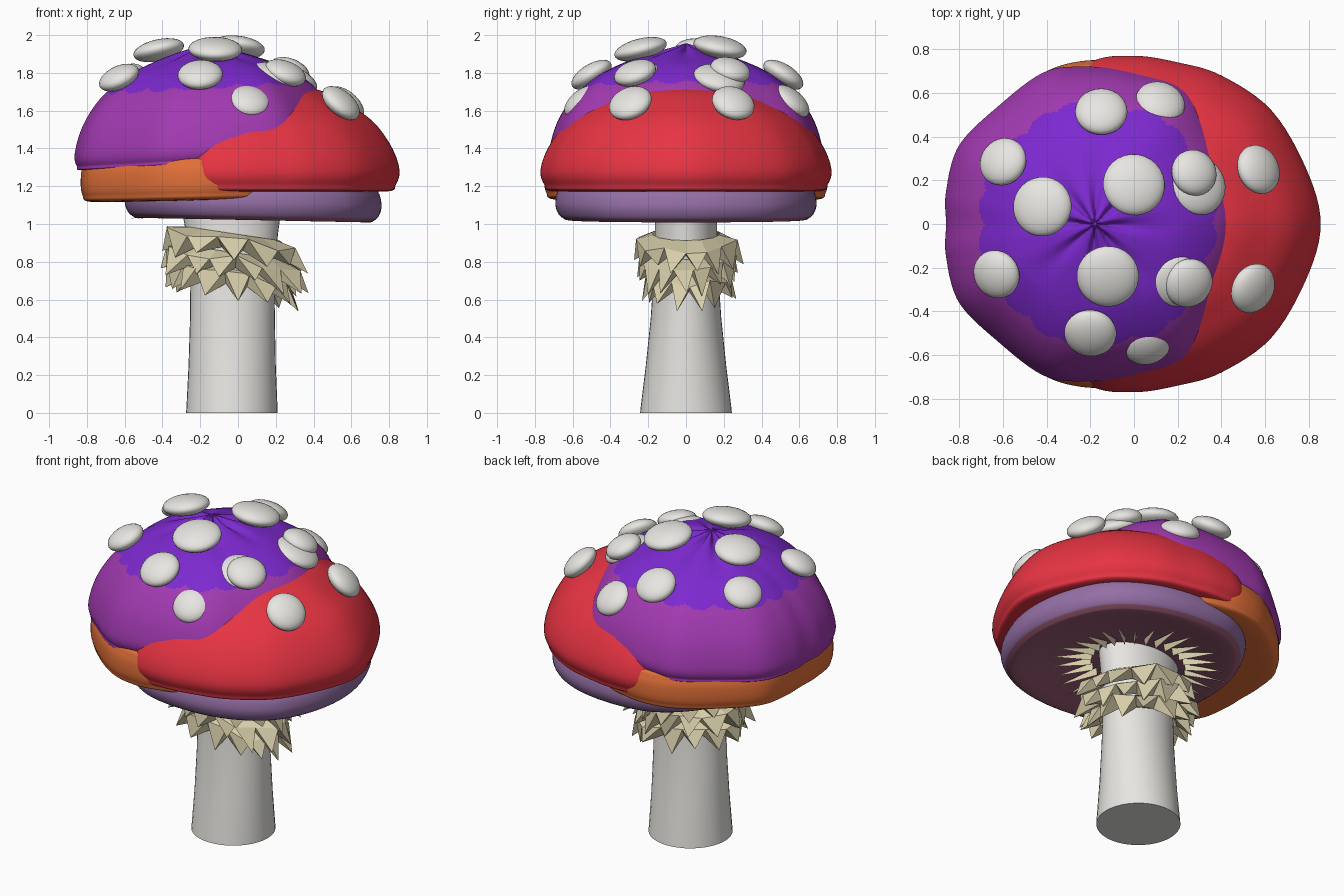
import bpy, bmesh, math, random
from mathutils import Vector

if "Cube" in bpy.data.objects:
    bpy.data.objects.remove(bpy.data.objects["Cube"])

random.seed(4)


def material(name, rgb):
    m = bpy.data.materials.new(name)
    m.diffuse_color = (*rgb, 1)
    m.use_nodes = True
    m.node_tree.nodes["Principled BSDF"].inputs["Base Color"].default_value = m.diffuse_color
    return m


WHITE = material("warm white", (0.80, 0.79, 0.755))
CREAM = material("cream", (0.70, 0.63, 0.41))
RED = material("red", (0.80, 0.034, 0.055))
MAGENTA = material("magenta purple", (0.36, 0.042, 0.44))
VIOLET = material("violet", (0.205, 0.022, 0.63))
ORANGE = material("orange", (0.76, 0.16, 0.040))
LAVENDER = material("lavender", (0.30, 0.16, 0.38))
MAUVE = material("mauve", (0.32, 0.105, 0.175))


def catmull(pts, k, closed=False):
    """Smooth curve through 2D points, k samples per span."""
    n, out = len(pts), []
    for i in range(n if closed else n - 1):
        def get(j):
            return Vector(pts[j % n] if closed else pts[min(max(j, 0), n - 1)])
        a, b, c, d = (get(i + o) for o in (-1, 0, 1, 2))
        for q in range(k):
            t = q / k
            out.append(0.5 * (2 * b + (c - a) * t + (2 * a - 5 * b + 4 * c - d) * t * t
                              + (3 * b - a - 3 * c + d) * t ** 3))
    if not closed:
        out.append(Vector(pts[-1]))
    return out


def finish(name, bm, mats, smooth=True):
    bmesh.ops.recalc_face_normals(bm, faces=bm.faces[:])
    me = bpy.data.meshes.new(name)
    bm.to_mesh(me)
    bm.free()
    for m in mats:
        me.materials.append(m)
    ob = bpy.data.objects.new(name, me)
    bpy.context.collection.objects.link(ob)
    if smooth:
        bpy.ops.object.select_all(action='DESELECT')
        ob.select_set(True)
        bpy.context.view_layer.objects.active = ob
        bpy.ops.object.shade_smooth_by_angle(angle=math.radians(40))
    return ob


def loft(name, rings, mats, rule=None):
    """Skin equal-length rings, cap both ends; rule(row, column) picks the colour."""
    bm = bmesh.new()
    rows = [[bm.verts.new(p) for p in r] for r in rings]
    n = len(rows[0])
    for i in range(len(rows) - 1):
        for j in range(n):
            k = (j + 1) % n
            f = bm.faces.new((rows[i][j], rows[i][k], rows[i + 1][k], rows[i + 1][j]))
            f.material_index = rule(i, j) if rule else 0
    for i, r in ((0, rows[0]), (len(rows) - 1, rows[-1])):
        bm.faces.new(r).material_index = rule(i, 0) if rule else 0
    return finish(name, bm, mats)


def shell(name, cx, half, profile, tilt, mats, rule=None, pleat=None, k=6):
    """Puffy cap layer: mirrored outline scaled about cx along a (scale, z) profile."""
    outline = catmull(half + [(x, -y) for x, y in half[-2:0:-1]], k, True)
    prof = catmull(profile, k)
    rings = []
    for s, z in prof:
        ring = []
        for p in outline:
            x, y = cx + (p.x - cx) * s, p.y * s
            dz = pleat(s, math.atan2(p.y, p.x - cx)) if pleat else 0
            ring.append((x, y, z + tilt * (x - cx) + dz))
        rings.append(ring)
    pick = None
    if rule:
        def pick(i, j):
            s, z = prof[i]
            return rule(s, z, math.atan2(outline[j].y, outline[j].x - cx))
    return loft(name, rings, mats, pick)


# Upper cap: violet crown with a scalloped edge and pleats gathered at the apex
def crown_rule(s, z, a):
    return 1 if z > 1.55 and s < 0.735 + 0.035 * abs(math.sin(10 * a)) else 0


def pleats(s, a):
    fade = max(0, 1 - s / 0.55) * min(1, s / 0.1)
    return -0.035 * fade * (0.5 + 0.5 * math.cos(8 * a + 0.4)) ** 2


shell("upper_cap", -0.18,
      [(0.55, 0), (0.50, 0.22), (0.38, 0.46), (0.24, 0.63), (0, 0.70), (-0.25, 0.72),
       (-0.42, 0.69), (-0.62, 0.54), (-0.80, 0.36), (-0.86, 0.15), (-0.86, 0)],
      [(0.01, 1.955), (0.1, 1.935), (0.32, 1.89), (0.56, 1.82), (0.74, 1.735), (0.86, 1.645),
       (0.95, 1.535), (1, 1.41), (0.985, 1.345), (0.93, 1.32), (0.5, 1.34), (0.01, 1.34)],
      0.055, [MAGENTA, VIOLET], crown_rule, pleats, 12)

# Red lobe, orange lip and lavender base layer
shell("red_cap_lobe", 0.1,
      [(0.855, 0), (0.79, 0.25), (0.63, 0.52), (0.40, 0.68), (0.20, 0.74), (0, 0.77),
       (-0.20, 0.74), (-0.38, 0.56), (-0.48, 0.3), (-0.52, 0)],
      [(0.01, 1.76), (0.43, 1.71), (0.67, 1.62), (0.83, 1.53), (0.95, 1.40), (1, 1.285),
       (0.975, 1.21), (0.91, 1.172), (0.5, 1.18), (0.01, 1.18)], 0.0, [RED])
shell("orange_cap_lip", -0.2,
      [(0.36, 0), (0.32, 0.38), (0.12, 0.66), (-0.08, 0.74), (-0.25, 0.745), (-0.42, 0.69),
       (-0.62, 0.54), (-0.79, 0.35), (-0.83, 0.15), (-0.83, 0)],
      [(0.01, 1.36), (0.6, 1.36), (0.92, 1.355), (0.985, 1.31), (1, 1.23), (0.985, 1.165),
       (0.93, 1.13), (0.6, 1.125), (0.01, 1.125)], 0.02, [ORANGE])
shell("lavender_cap_base", 0.08,
      [(0.76, 0), (0.72, 0.25), (0.60, 0.48), (0.38, 0.63), (0.10, 0.69), (-0.20, 0.66),
       (-0.42, 0.50), (-0.56, 0.25), (-0.60, 0)],
      [(0.01, 1.22), (0.9, 1.22), (0.975, 1.18), (1, 1.115), (0.985, 1.065), (0.945, 1.032),
       (0.87, 1.022), (0.6, 1.06), (0.3, 1.09), (0.01, 1.09)],
      -0.02, [LAVENDER, MAUVE], lambda s, z, a: 1 if z < 1.045 or (s < 0.9 and z < 1.15) else 0)

# Stem: oval rings (z, left x, right x, half depth)
stem_rings = []
for z, x0, x1, ry in [(0, -0.275, 0.21, 0.243), (0.03, -0.273, 0.209, 0.24),
                      (0.25, -0.262, 0.2, 0.213), (0.5, -0.254, 0.195, 0.187),
                      (0.75, -0.252, 0.193, 0.17), (0.95, -0.275, 0.212, 0.165),
                      (1.12, -0.305, 0.235, 0.165)]:
    stem_rings.append([((x0 + x1) / 2 + (x1 - x0) / 2 * math.cos(t), ry * math.sin(t), z)
                       for t in (math.tau * i / 40 for i in range(40))])
loft("stem", stem_rings, [WHITE])

# White spots: flattened discs facing outward (x, y, z, radius)
spots = [(-0.42, 0.08, 1.92, 0.137), (-0.12, -0.24, 1.925, 0.143), (0.0, 0.18, 1.935, 0.143),
         (-0.63, -0.23, 1.775, 0.113), (-0.20, -0.50, 1.79, 0.12), (0.06, -0.55, 1.65, 0.112),
         (0.25, -0.27, 1.80, 0.115), (0.19, -0.26, 1.785, 0.125), (0.545, -0.295, 1.64, 0.118),
         (0.57, 0.25, 1.64, 0.116), (0.275, 0.235, 1.815, 0.108), (0.29, 0.175, 1.77, 0.138),
         (0.12, 0.555, 1.65, 0.116), (-0.15, 0.515, 1.79, 0.12), (-0.60, 0.285, 1.775, 0.113)]
for i, (x, y, z, r) in enumerate(spots):
    bm = bmesh.new()
    bmesh.ops.create_uvsphere(bm, u_segments=28, v_segments=14, radius=1)
    ob = finish(f"cap_spot_{i + 1}", bm, [WHITE])
    ob.scale = (r, r, 0.057)
    ob.rotation_euler = Vector((0.75 * (x + 0.15), 0.95 * y, z - 1.0)).to_track_quat('Z', 'Y').to_euler()
    ob.location = (x, y, z)


# Ragged collar: three tilted tiers of a folded band with hanging points
def ring_point(t, rx, ry, z):
    x = rx * math.cos(t)
    return (x - 0.03, ry * math.sin(t), z - 0.15 * x)


def collar_tier(name, top, n, spread, drop, phase):
    bm = bmesh.new()
    angles = [math.tau * (i + phase) / n for i in range(n)]
    inner = [bm.verts.new(ring_point(t, 0.25, 0.18, top)) for t in angles]
    outer, low = [], []
    for t in angles:
        g = spread * random.uniform(0.9, 1.08)
        outer.append(bm.verts.new(ring_point(t, 0.35 * g, 0.25 * g,
                                             top - 0.035 + random.uniform(-0.025, 0.025))))
        low.append(bm.verts.new(ring_point(t, 0.25, 0.18, top - 0.08)))
    for i in range(n):
        j = (i + 1) % n
        t = angles[i] + math.pi / n + random.uniform(-0.1, 0.1)
        g = spread * random.uniform(0.92, 1.1)
        tip = bm.verts.new(ring_point(t, 0.375 * g, 0.27 * g, top - drop * random.uniform(0.8, 1.15)))
        bm.faces.new((inner[i], inner[j], outer[j], outer[i]))
        bm.faces.new((outer[i], outer[j], tip))
        bm.faces.new((outer[j], low[j], tip))
        bm.faces.new((low[j], low[i], tip))
        bm.faces.new((low[i], outer[i], tip))
    finish(name, bm, [CREAM], smooth=False)


collar_tier("collar_upper", 0.95, 14, 1.05, 0.15, 0)
collar_tier("collar_middle", 0.85, 15, 1.02, 0.16, 0.4)
collar_tier("collar_lower", 0.76, 14, 0.94, 0.15, 0.2)


# Gill spikes: thin points radiating under the cap
def gill(bm, a, rx, ry, z):
    return bm.verts.new((-0.03 + rx * math.cos(a), ry * math.sin(a), z))


bm = bmesh.new()
for i in range(28):
    t = math.tau * i / 28
    k = random.uniform(0.94, 1.05)
    base = [gill(bm, t - 0.035, 0.29, 0.24, 1.085), gill(bm, t + 0.035, 0.29, 0.24, 1.085),
            gill(bm, t, 0.29, 0.24, 1.04)]
    tip = gill(bm, t, 0.52 * k, 0.48 * k, 1.03)
    bm.faces.new(base)
    for a in range(3):
        bm.faces.new((base[a], base[(a + 1) % 3], tip))
finish("gill_spikes", bm, [CREAM], smooth=False)
